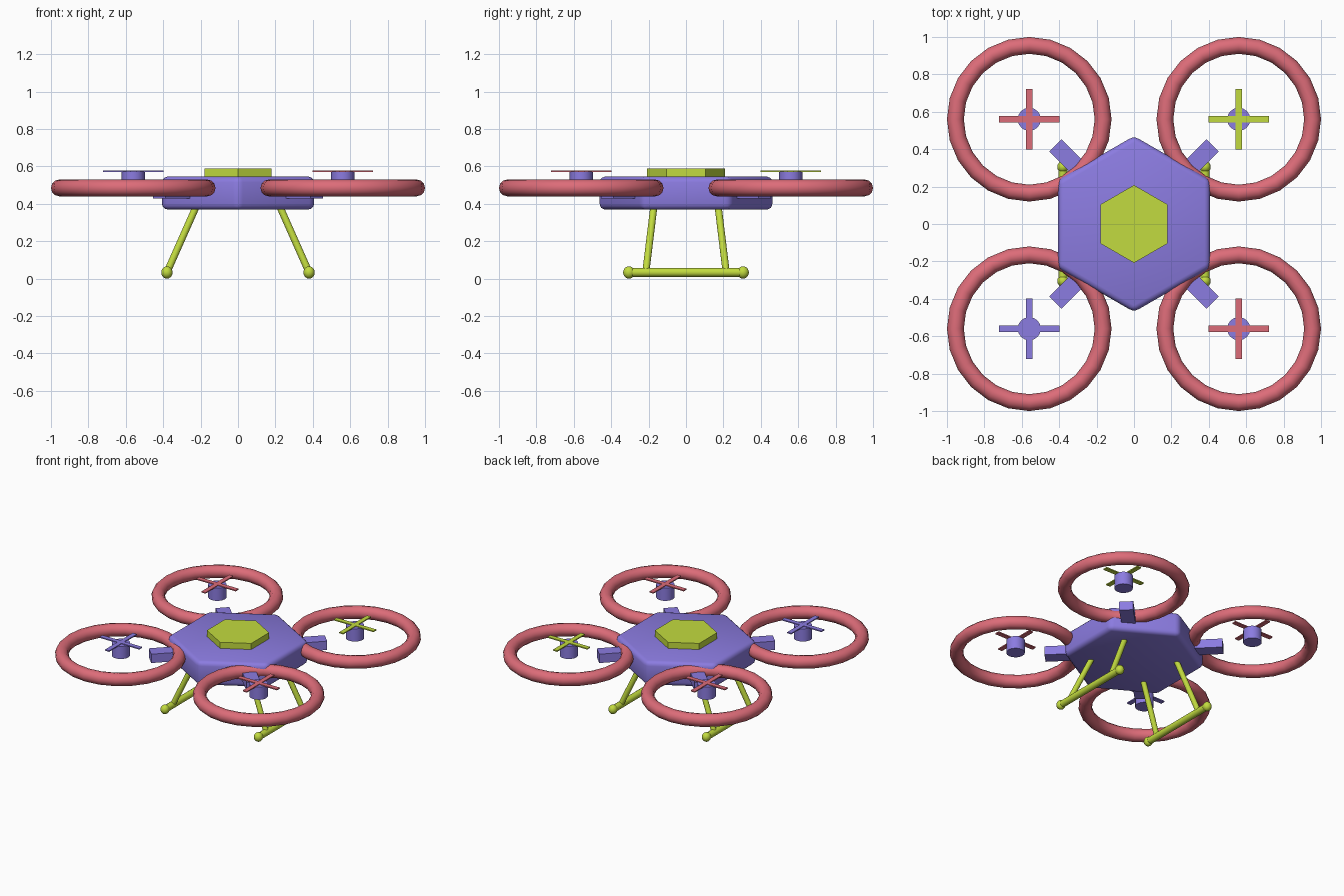
import bpy, math
from mathutils import Vector

if "Cube" in bpy.data.objects:
    bpy.data.objects.remove(bpy.data.objects["Cube"])


def material(name, rgb):
    m = bpy.data.materials.new(name)
    m.diffuse_color = (*rgb, 1)
    m.use_nodes = True
    m.node_tree.nodes["Principled BSDF"].inputs["Base Color"].default_value = m.diffuse_color
    return m


PURPLE = material("purple", (0.26, 0.20, 0.75))
RED = material("red", (0.72, 0.15, 0.19))
LIME = material("lime", (0.54, 0.71, 0.05))


def finish(name, mat, smooth=True):
    ob = bpy.context.object
    ob.name = name
    ob.data.materials.append(mat)
    if smooth:
        bpy.ops.object.shade_smooth_by_angle(angle=math.radians(40))
    return ob


def prism(name, mat, sides, radius, z0, z1, x=0, y=0, smooth=True):
    bpy.ops.mesh.primitive_cylinder_add(vertices=sides, radius=radius, depth=z1 - z0,
                                        location=(x, y, (z0 + z1) / 2))
    return finish(name, mat, smooth)


def rod(name, mat, a, b, radius):
    a, b = Vector(a), Vector(b)
    d = b - a
    bpy.ops.mesh.primitive_cylinder_add(vertices=16, radius=radius, depth=d.length,
                                        location=(a + b) / 2)
    bpy.context.object.rotation_euler = d.to_track_quat('Z', 'Y').to_euler()
    return finish(name, mat)


def box(name, mat, size, loc, angle=0):
    bpy.ops.mesh.primitive_cube_add(size=1, location=loc, rotation=(0, 0, angle))
    bpy.context.object.scale = size
    bpy.ops.object.transform_apply(location=False, rotation=False, scale=True)
    return finish(name, mat, False)


# Hexagonal body with rounded edges, and the top plate
body = prism("body", PURPLE, 6, 0.47, 0.37, 0.545, smooth=False)
bevel = body.modifiers.new("rounded_edges", 'BEVEL')
bevel.width = 0.03
bevel.segments = 3
bpy.ops.object.modifier_apply(modifier=bevel.name)
bpy.ops.object.shade_smooth()
prism("top_plate", LIME, 6, 0.208, 0.53, 0.59, smooth=False)

# Four rotor units: arm, guard ring, motor and crossed blades
C = 0.56
PROP = {(-1, -1): PURPLE, (1, -1): RED, (-1, 1): RED, (1, 1): LIME}
for (sx, sy), prop_mat in PROP.items():
    tag = ("front" if sy < 0 else "back") + ("_left" if sx < 0 else "_right")
    x, y = sx * C, sy * C
    mid = 0.445 * math.sqrt(0.5)
    box("arm_" + tag, PURPLE, (0.30, 0.094, 0.065), (sx * mid, sy * mid, 0.46),
        math.atan2(sy, sx))
    bpy.ops.mesh.primitive_torus_add(location=(x, y, 0.485), major_radius=0.395,
                                     minor_radius=0.045, major_segments=24,
                                     minor_segments=12)
    finish("guard_ring_" + tag, RED)
    prism("motor_" + tag, PURPLE, 16, 0.062, 0.48, 0.573, x, y)
    box("blade_a_" + tag, prop_mat, (0.322, 0.033, 0.008), (x, y, 0.574))
    box("blade_b_" + tag, prop_mat, (0.033, 0.322, 0.008), (x, y, 0.574))

# Landing gear: two skids with ball ends, each on two splayed legs
for sx, side in ((-1, "left"), (1, "right")):
    sz = 0.033
    rod("skid_" + side, LIME, (sx * 0.38, -0.305, sz), (sx * 0.38, 0.305, sz), 0.024)
    for sy, end in ((-1, "front"), (1, "back")):
        bpy.ops.mesh.primitive_uv_sphere_add(segments=16, ring_count=10, radius=0.033,
                                             location=(sx * 0.38, sy * 0.305, sz))
        bpy.context.object.scale = (0.92, 0.95, 1)
        finish(f"skid_ball_{end}_{side}", LIME)
        rod(f"leg_{end}_{side}", LIME, (sx * 0.38, sy * 0.215, sz),
            (sx * 0.217, sy * 0.17, 0.40), 0.019)
